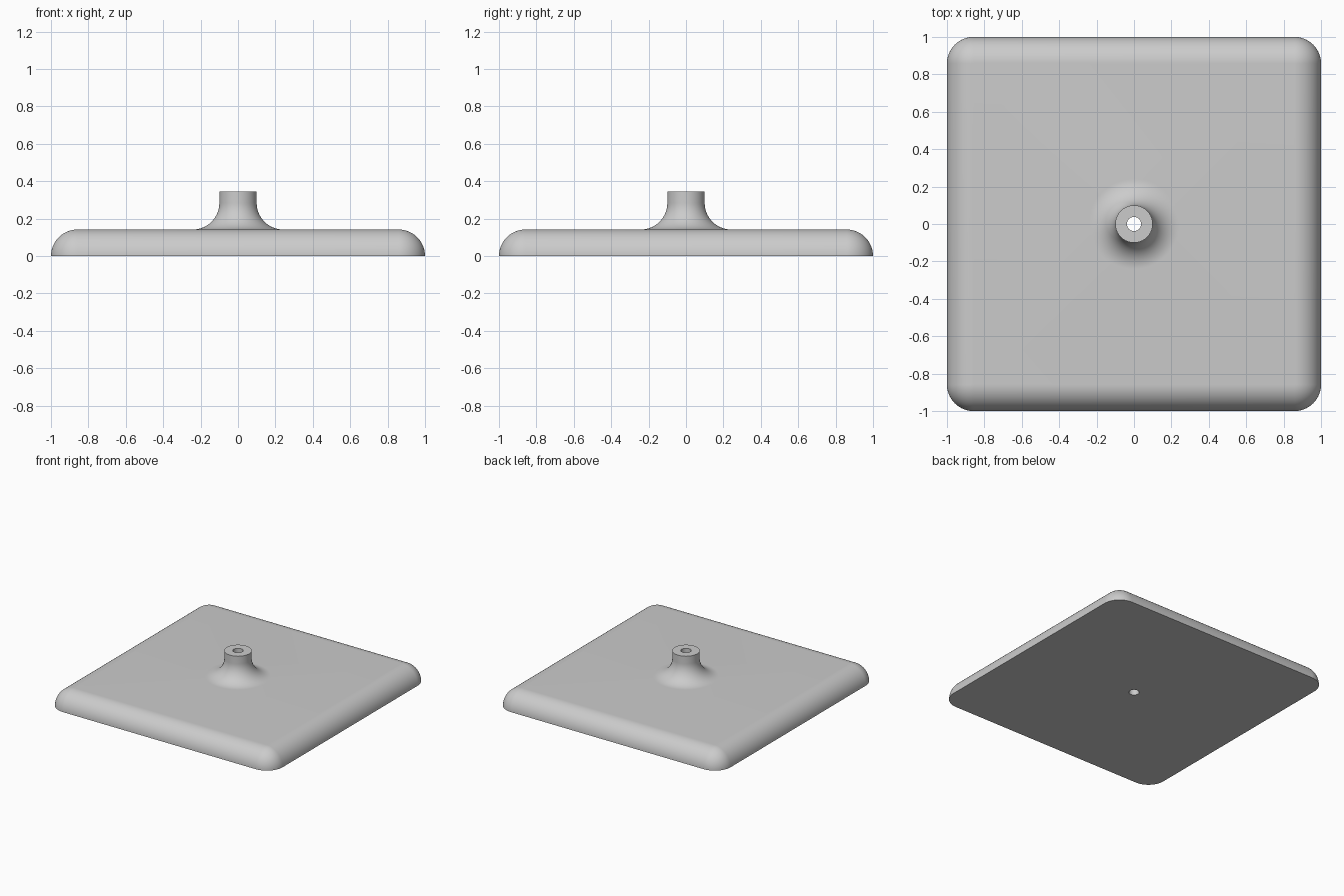
import bpy, bmesh
from math import sin, cos, pi, radians

cube = bpy.data.objects.get("Cube")
if cube:
    bpy.data.objects.remove(cube, do_unlink=True)

HALF, ROUND, TOP = 1.0, 0.142, 0.142      # plate half width, edge radius, height
STEM, HOLE, HEIGHT = 0.1, 0.038, 0.345    # stem radius, bore radius, full height
FILLET = 0.142
ARC = 20                                  # segments per quarter turn
COUNT = 4 * (ARC + 1)

bm = bmesh.new()


def rounded_square(corner, z):
    """Ring of corner arcs around the fixed corner centres."""
    ring = []
    for q in range(4):
        cx, cy = [(1, 1), (-1, 1), (-1, -1), (1, -1)][q]
        for k in range(ARC + 1):
            a = (q + k / ARC) * pi / 2
            ring.append(bm.verts.new(((HALF - ROUND) * cx + corner * cos(a),
                                      (HALF - ROUND) * cy + corner * sin(a), z)))
    return ring


def circle(r, z):
    return [bm.verts.new((r * cos(a), r * sin(a), z))
            for a in ((i + 0.5) * 2 * pi / COUNT for i in range(COUNT))]


quarter = [i / ARC * pi / 2 for i in range(ARC + 1)]

# Domed plate edge, from the floor up to the flat top
rings = [rounded_square(ROUND * cos(t), TOP * sin(t)) for t in quarter]

# Concave fillet sweeping up into the stem
rings += [circle(STEM + FILLET * (1 - sin(t)), TOP + FILLET * (1 - cos(t)))
          for t in quarter]

# Stem rim, bore, and underside back to the first ring
rings += [circle(STEM, HEIGHT), circle(HOLE, HEIGHT), circle(HOLE, 0)]
rings.append(rings[0])

for low, high in zip(rings, rings[1:]):
    for i in range(COUNT):
        j = (i + 1) % COUNT
        bm.faces.new((low[i], low[j], high[j], high[i]))

bmesh.ops.remove_doubles(bm, verts=bm.verts, dist=0.0001)
bmesh.ops.recalc_face_normals(bm, faces=bm.faces)

mesh = bpy.data.meshes.new("base_plate_with_stem")
bm.to_mesh(mesh)
bm.free()
plate = bpy.data.objects.new("base_plate_with_stem", mesh)
bpy.context.collection.objects.link(plate)

# Plain grey finish
grey = bpy.data.materials.new("light_grey")
grey.use_nodes = True
colour = (0.6, 0.6, 0.6, 1)
grey.diffuse_color = colour
grey.node_tree.nodes["Principled BSDF"].inputs["Base Color"].default_value = colour
mesh.materials.append(grey)

# Smooth curves with crisp rims
bpy.ops.object.select_all(action="DESELECT")
plate.select_set(True)
bpy.context.view_layer.objects.active = plate
bpy.ops.object.shade_smooth_by_angle(angle=radians(35))
